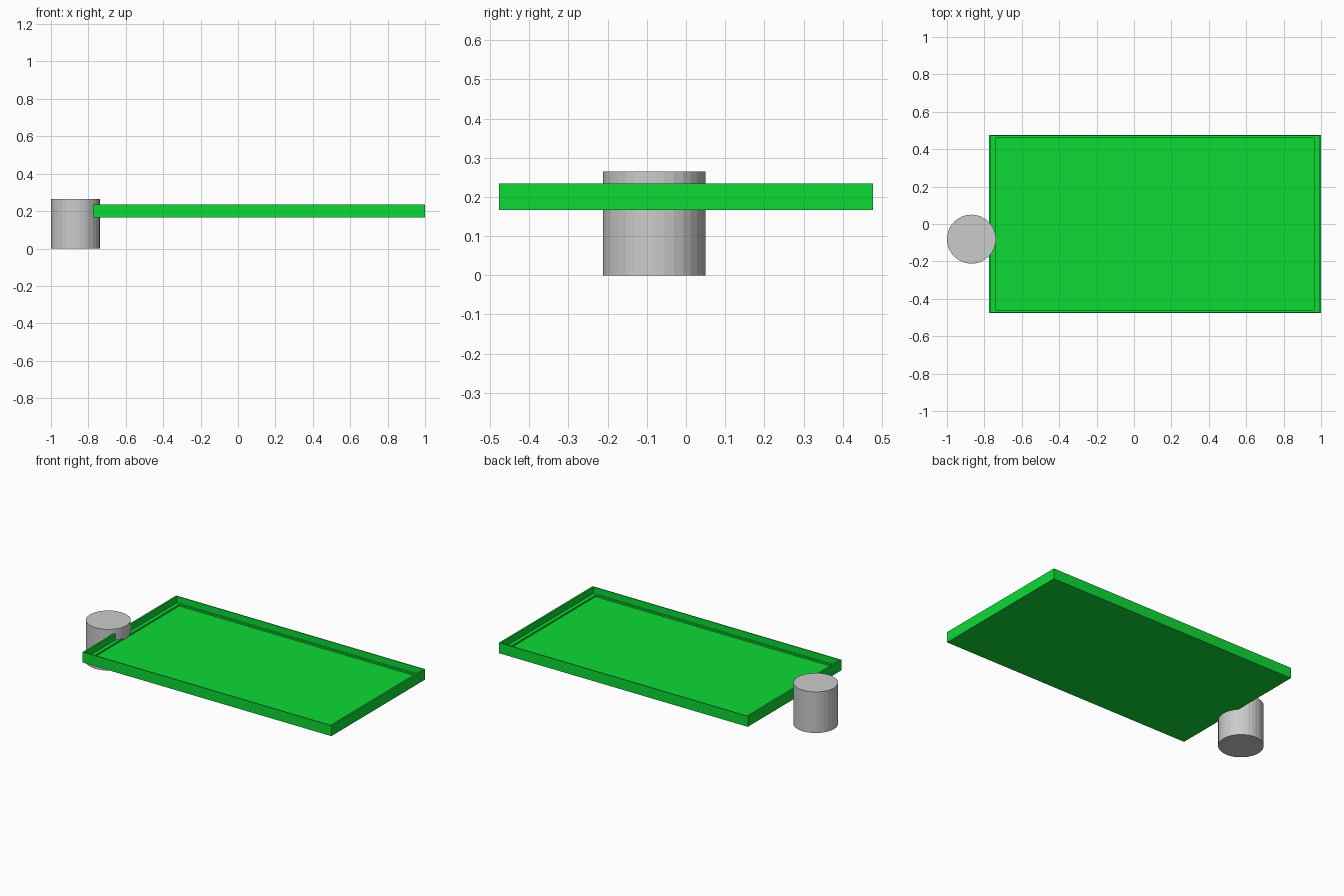
import bpy
import bmesh

if "Cube" in bpy.data.objects:
    bpy.data.objects.remove(bpy.data.objects["Cube"])

# Green material for the tray
green = bpy.data.materials.new("green")
green.diffuse_color = (0.004, 0.7, 0.035, 1.0)
green.use_nodes = True
green.node_tree.nodes["Principled BSDF"].inputs["Base Color"].default_value = green.diffuse_color

# Tray dimensions: centre, half sizes, bottom and rim heights
CX, HX, HY = 0.1125, 0.8875, 0.477
BOTTOM, RIM, LEDGE, FLOOR = 0.167, 0.235, 0.193, 0.183


def ring(bm, scale, z):
    """Rectangular loop of the tray outline, scaled about its centre."""
    corners = ((-1, -1), (1, -1), (1, 1), (-1, 1))
    return [bm.verts.new((CX + sx * HX * scale, sy * HY * scale, z))
            for sx, sy in corners]


def tray():
    # Closed section: underside, outer wall, rim, inner wall, ledge, floor
    section = [(1.0, BOTTOM), (1.0, RIM), (0.988, RIM),
               (0.988, LEDGE), (0.962, LEDGE), (0.962, FLOOR)]
    bm = bmesh.new()
    rings = [ring(bm, s, z) for s, z in section]
    for a, b in zip(rings, rings[1:]):
        for i in range(4):
            j = (i + 1) % 4
            bm.faces.new((a[i], a[j], b[j], b[i]))
    bm.faces.new(reversed(rings[0]))
    bm.faces.new(rings[-1])
    bmesh.ops.recalc_face_normals(bm, faces=bm.faces)
    mesh = bpy.data.meshes.new("tray")
    bm.to_mesh(mesh)
    bm.free()
    mesh.materials.append(green)
    obj = bpy.data.objects.new("tray", mesh)
    bpy.context.collection.objects.link(obj)


tray()

# Grey cylindrical post at the left end
bpy.ops.mesh.primitive_cylinder_add(vertices=32, radius=0.131, depth=0.265,
                                    location=(-0.869, -0.081, 0.1325))
bpy.context.object.name = "post"
